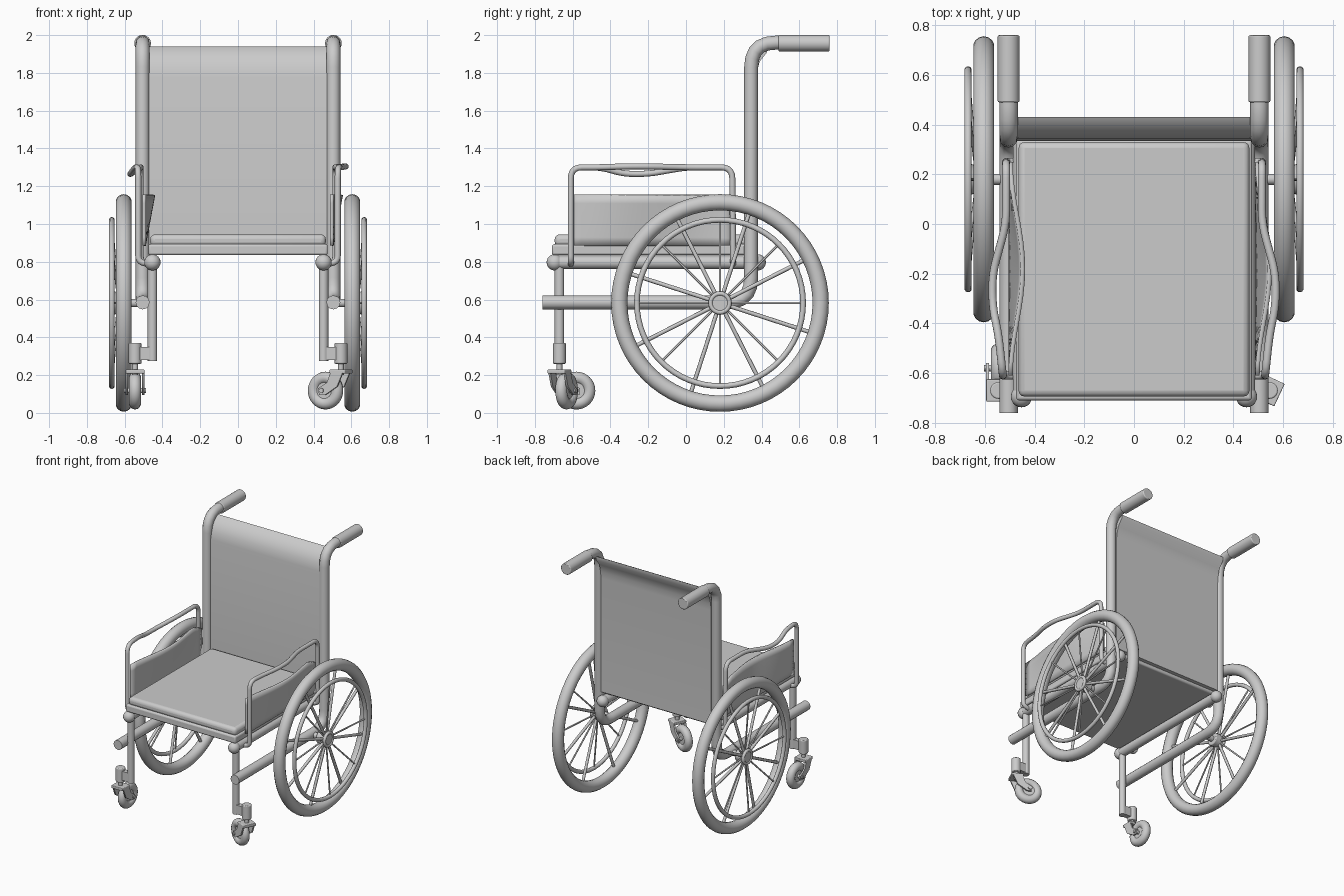
import bpy, bmesh, math
from mathutils import Vector, Matrix

if "Cube" in bpy.data.objects:
    bpy.data.objects.remove(bpy.data.objects["Cube"])


def finish(name, bm, angle=40, bevel=0.0):
    bmesh.ops.recalc_face_normals(bm, faces=bm.faces)
    me = bpy.data.meshes.new(name)
    bm.to_mesh(me)
    bm.free()
    ob = bpy.data.objects.new(name, me)
    bpy.context.collection.objects.link(ob)
    if bevel:
        m = ob.modifiers.new("bevel", 'BEVEL')
        m.width, m.segments = bevel, 3
    bpy.ops.object.select_all(action='DESELECT')
    ob.select_set(True)
    bpy.context.view_layer.objects.active = ob
    bpy.ops.object.shade_smooth_by_angle(angle=math.radians(angle))
    return ob


def add_cyl(bm, p, q, r, n=20):
    p, q = Vector(p), Vector(q)
    d = q - p
    mat = Matrix.Translation((p + q) / 2) @ d.to_track_quat('Z', 'Y').to_matrix().to_4x4()
    bmesh.ops.create_cone(bm, cap_ends=True, segments=n, radius1=r, radius2=r, depth=d.length, matrix=mat)


def cyl(name, p, q, r, n=20, bevel=0.0):
    bm = bmesh.new()
    add_cyl(bm, p, q, r, n)
    return finish(name, bm, bevel=bevel)


def ball(name, c, r):
    bm = bmesh.new()
    bmesh.ops.create_uvsphere(bm, u_segments=20, v_segments=12, radius=r, matrix=Matrix.Translation(c))
    return finish(name, bm)


def box(name, lo, hi, bevel=0.0):
    lo, hi = Vector(lo), Vector(hi)
    bm = bmesh.new()
    bmesh.ops.create_cube(bm, size=1, matrix=Matrix.Translation((lo + hi) / 2) @ Matrix.Diagonal((*(hi - lo), 1)))
    return finish(name, bm, bevel=bevel)


def ring(name, c, R, r, nu=64, nv=14):
    # torus around the x axis
    bm = bmesh.new()
    g = []
    for i in range(nu):
        a = math.tau * i / nu
        g.append([bm.verts.new((c[0] + r * math.sin(b), c[1] + (R + r * math.cos(b)) * math.cos(a),
                                c[2] + (R + r * math.cos(b)) * math.sin(a)))
                  for b in (math.tau * j / nv for j in range(nv))])
    for i in range(nu):
        for j in range(nv):
            k, l = (i + 1) % nu, (j + 1) % nv
            bm.faces.new((g[i][j], g[k][j], g[k][l], g[i][l]))
    return finish(name, bm, 80)


def tube(name, pts, r, bend=0.05):
    # bevelled curve with rounded corners
    pts = [Vector(p) for p in pts]
    path = [pts[0]]
    for a, b, c in zip(pts, pts[1:], pts[2:]):
        k = min(bend, (a - b).length * .45, (c - b).length * .45)
        s, e = b + (a - b).normalized() * k, b + (c - b).normalized() * k
        path += [s * (1 - t) ** 2 + b * 2 * t * (1 - t) + e * t * t for t in (0, .2, .4, .6, .8, 1)]
    path.append(pts[-1])
    cu = bpy.data.curves.new(name, 'CURVE')
    cu.dimensions, cu.bevel_depth, cu.bevel_resolution, cu.use_fill_caps = '3D', r, 4, True
    sp = cu.splines.new('POLY')
    sp.points.add(len(path) - 1)
    for q, p in zip(sp.points, path):
        q.co = (*p, 1)
    ob = bpy.data.objects.new(name, cu)
    bpy.context.collection.objects.link(ob)
    return ob


def extrude_x(name, prof, x0, x1, bevel=0.0):
    # (y, z) outline extruded along x
    bm = bmesh.new()
    f = bm.faces.new([bm.verts.new((x0, y, z)) for y, z in prof])
    e = bmesh.ops.extrude_face_region(bm, geom=[f])['geom']
    bmesh.ops.translate(bm, vec=(x1 - x0, 0, 0), verts=[v for v in e if isinstance(v, bmesh.types.BMVert)])
    return finish(name, bm, bevel=bevel)


# Seat base and cushion
box("seat_base", (-.475, -.71, .835), (.475, .34, .893), .012)
box("seat_cushion", (-.465, -.695, .88), (.465, .33, .945), .025)

# Backrest sheet that follows the bend of the push tubes
back = [(.335, .86), (.335, 1.78), (.345, 1.84), (.37, 1.89), (.41, 1.93)]
extrude_x("backrest", back + [(.43, 1.94), (.43, 1.91), (.39, 1.86), (.375, 1.80), (.37, 1.75), (.37, .86)], -.475, .475)

WY, WZ = .18, .582
for s, side in ((-1, "left"), (1, "right")):
    # Frame tubes
    x = s * .505
    tube(side + "_push_frame", [(x, -.76, .585), (x, .345, .585), (x, .345, 1.96), (x, .76, 1.96)], .037, .13)
    cyl(side + "_hand_grip", (x, .49, 1.957), (x, .76, 1.957), .044, 24, .006)
    xs = s * .453
    cyl(side + "_seat_rail", (xs, -.70, .797), (xs, .385, .797), .035)
    for y in (-.695, .38):
        ball(side + "_rail_end", (xs, y, .797), .043)

    # Front leg with caster housing
    cyl(side + "_front_leg", (xs, -.67, .80), (xs, -.67, .275), .025)
    box(side + "_caster_bracket", (min(xs, s * .54), -.69, .28), (max(xs, s * .54), -.65, .35))
    cx = s * .545
    cyl(side + "_caster_housing", (cx, -.67, .26), (cx, -.67, .37), .034, 20, .006)

    # Caster, built facing backward around its pivot and then swivelled
    parts = [cyl(side + "_caster_stem", (0, 0, .20), (0, 0, .28), .015),
             box(side + "_fork_plate", (-.05, -.045, .208), (.05, .045, .23), .005),
             ring(side + "_caster_tyre", (0, .09, .118), .068, .032, 32),
             cyl(side + "_caster_disc", (-.018, .09, .118), (.018, .09, .118), .06, 32),
             cyl(side + "_caster_axle", (-.058, .09, .118), (.058, .09, .118), .013)]
    for t in (-1, 1):
        arm = [(-.035, .22), (.035, .22), (.06, .16), (.11, .13), (.105, .095), (.07, .095), (.0, .14)]
        parts.append(extrude_x(side + "_fork_arm", arm, t * .038, t * .05))
    M = Matrix.Translation((cx, -.67, 0)) @ Matrix.Rotation(math.radians(65 if s > 0 else 0), 4, 'Z')
    for p in parts:
        p.matrix_world = M

    # Drive wheel, push rim, hub and axle
    wx, rx = s * .605, s * .668
    ring(side + "_tyre", (wx, WY, WZ), .533, .043)
    ring(side + "_push_rim", (rx, WY, WZ), .44, .015, 64, 10)
    cyl(side + "_axle", (s * .5, WY, WZ), (s * .60, WY, WZ), .022)
    cyl(side + "_hub", (s * .58, WY, WZ), (s * .66, WY, WZ), .05, 20, .006)
    ring(side + "_hub_collar", (s * .655, WY, WZ), .05, .012, 24, 8)
    bm = bmesh.new()
    for i in range(8):
        for deg, r1, x1, rad in ((27, .51, wx, .011), (0, .435, rx, .006)):
            a = math.radians(deg + 45 * i)
            d = Vector((0, math.cos(a), math.sin(a)))
            o = Vector((0, WY, WZ))
            add_cyl(bm, o + d * .03 + Vector((s * .635, 0, 0)), o + d * r1 + Vector((x1, 0, 0)), rad, 8)
    finish(side + "_spokes", bm, 60)

    # Armrest tube, bowed outward and (left only) sagging
    dip = 0 if s > 0 else .04
    a = s * .528
    tube(side + "_armrest", [(s * .46, -.61, .785), (a, -.61, .80), (a, -.61, 1.30), (s * .545, -.45, 1.30),
                             (s * .57, -.33, 1.305 - dip), (s * .57, -.2, 1.305 - dip), (s * .515, .0, 1.30),
                             (s * .515, .245, 1.30), (s * .515, .25, .80), (s * .46, .25, .785)], .016, .06)

    # Side guard cloth, its top edge pushed toward +x
    bm = bmesh.new()
    ny, nz = 16, 6
    g = []
    for i in range(ny + 1):
        u = i / ny
        bulge = .05 * math.sin(math.pi * u) ** 2
        top = 1.155 - .04 * max(0, (u - .9) / .1)
        g.append([bm.verts.new((s * .497 + bulge * j / nz, -.61 + .86 * u, .885 + (top - .885) * j / nz))
                  for j in range(nz + 1)])
    for i in range(ny):
        for j in range(nz):
            bm.faces.new((g[i][j], g[i + 1][j], g[i + 1][j + 1], g[i][j + 1]))
    guard = finish(side + "_side_guard", bm)
    m = guard.modifiers.new("thickness", 'SOLIDIFY')
    m.thickness, m.offset = .018, 0
